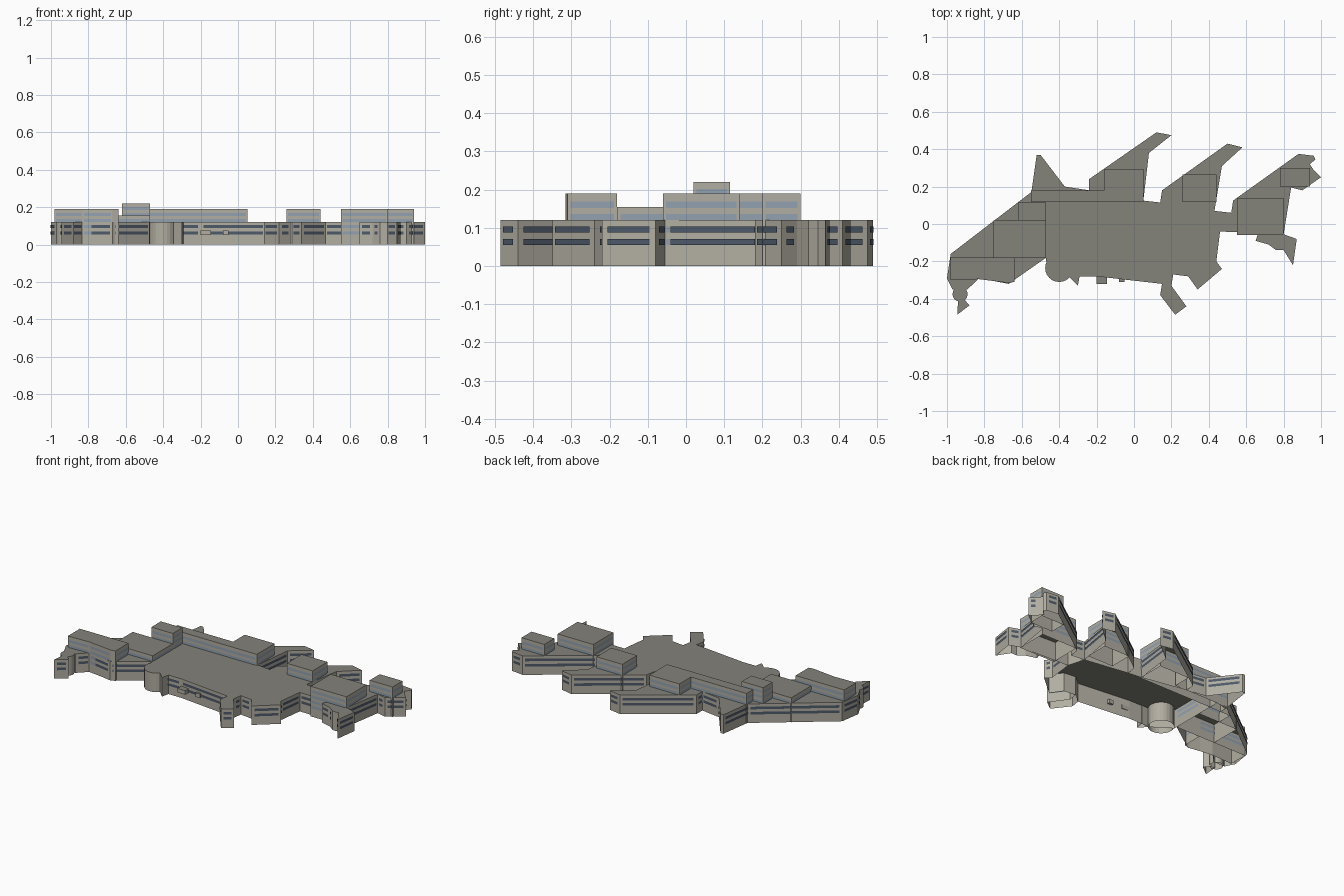
import bpy
import math

default_cube = bpy.data.objects.get("Cube")
if default_cube:
    bpy.data.objects.remove(default_cube, do_unlink=True)

UNIT = 0.01          # footprints are drawn in hundredths
BASE = 12            # roof height of the lower storeys
STOREY = 3.25        # spacing of the window bands
FIRST_BAND = 5.5
BAND_HEIGHT = 1.6


def make_material(name, colour):
    material = bpy.data.materials.new(name)
    material.use_nodes = True
    material.diffuse_color = (*colour, 1)
    shader = next(n for n in material.node_tree.nodes if n.type == 'BSDF_PRINCIPLED')
    shader.inputs["Base Color"].default_value = (*colour, 1)
    shader.inputs["Roughness"].default_value = 0.9
    return material


wall_stone = make_material("wall stone", (0.44, 0.42, 0.36))
roof_grey = make_material("roof grey", (0.23, 0.225, 0.195))
dark_glass = make_material("dark glass", (0.075, 0.10, 0.14))
pale_glass = make_material("pale glass", (0.29, 0.36, 0.44))


def storey_shell(name, outline, top=BASE, bottom=0, glass=dark_glass,
                 joints=0, windows=True, gap=0.4, margin=1.5, floor=False):
    """Raise an outline to walls and a roof, with window bands on each long wall.
    The last `joints` edges meet another part and stay blank."""
    verts, faces, slots = [], [], []
    count = len(outline)
    pairs = [(outline[i], outline[(i + 1) % count]) for i in range(count)]
    turn = 1 if sum(a[0] * b[1] - b[0] * a[1] for a, b in pairs) > 0 else -1

    def add_face(points, slot):
        start = len(verts)
        verts.extend(tuple(c * UNIT for c in p) for p in points)
        order = list(range(start, len(verts)))
        faces.append(order if turn > 0 else order[::-1])
        slots.append(slot)

    def upright(a, b, low, high):
        return [(*a, low), (*b, low), (*b, high), (*a, high)]

    for index, (a, b) in enumerate(pairs):
        add_face(upright(a, b, bottom, top), 0)
        length = math.dist(a, b)
        if not windows or index >= count - joints or length < 5:
            continue
        along = ((b[0] - a[0]) / length, (b[1] - a[1]) / length)
        out = (along[1] * turn * gap, -along[0] * turn * gap)
        left = [a[k] + along[k] * margin + out[k] for k in range(2)]
        right = [b[k] - along[k] * margin + out[k] for k in range(2)]
        low = FIRST_BAND
        while low + BAND_HEIGHT < top:
            add_face(upright(left, right, low, low + BAND_HEIGHT), 2)
            low += STOREY

    add_face([(*p, top) for p in outline], 1)
    if floor:
        add_face([(*p, bottom) for p in reversed(outline)], 0)
    mesh = bpy.data.meshes.new(name)
    mesh.from_pydata(verts, [], faces)
    for material in (wall_stone, roof_grey, glass):
        mesh.materials.append(material)
    for polygon, slot in zip(mesh.polygons, slots):
        polygon.material_index = slot
    mesh.update()
    part = bpy.data.objects.new(name, mesh)
    bpy.context.scene.collection.objects.link(part)
    return part


def circle(x, y, radius, sides=24):
    angles = [math.tau * i / sides for i in range(sides)]
    return [(x + radius * math.cos(t), y + radius * math.sin(t)) for t in angles]


def rectangle(left, right, front, back):
    return [(left, front), (right, front), (right, back), (left, back)]


# Central hall, front walls first, then the edges shared with the wings
storey_shell("central_hall", [
    (46, -4), (44, -20), (47, -24), (34, -35), (29, -28), (21, -27), (15, -32),
    (-20, -28), (-35, -28), (-47, -20), (-47, 18), (-24, 18), (5, 12.5),
    (14, 11.5), (43, 7)], joints=6)

# Wings behind the hall, each ending in a slanted tip
storey_shell("rear_wing_right", [
    (-24, 18), (-24, 24), (12, 49), (20, 47.5), (8, 38), (5, 12.5)], joints=1)
storey_shell("rear_wing_middle", [
    (14, 11.5), (15, 18), (50, 43), (58, 41), (47, 31), (43, 7)], joints=1)
storey_shell("rear_wing_left", [
    (43, 7), (52, 6), (53, 12.5), (88, 37.5), (96, 36.5), (97, 34.5), (94, 32),
    (96, 29), (100, 25), (90, 18), (84, 19.5), (80, -5.5), (46, -4)], joints=1)

# Long side wing and the pointed spur behind it
storey_shell("side_wing", [
    (-47, -18), (-67, -32), (-83, -29), (-89, -35), (-97, -35), (-100, -29),
    (-98, -16), (-55, 17), (-47, 18)], joints=1)
storey_shell("rear_spur", [
    (-55, 16), (-52, 37), (-50, 37), (-37, 20), (-24, 18), (-47, 18)], joints=2)

# Small front annexes
storey_shell("front_arm", [
    (21, -27), (20, -33), (28, -44), (22, -48.5), (14, -38), (15, -32)], joints=1)
storey_shell("corner_annex", [
    (80, -5.5), (87, -8), (85, -22), (80, -14), (76, -14), (72, -11),
    (65, -9), (66, -6)], joints=1)
storey_shell("front_spur", [(-29, -27.5), (-30, -33), (-35, -28)], windows=False)
storey_shell("side_wing_tail", [(-94, -40), (-94.5, -48.5), (-88, -43.5), (-91, -40)],
             joints=1)

# Round stair towers
for name, spot in (("front_bay", (-40, -23.5, 7.5)), ("side_wing_drum", (-93, -37.5, 4))):
    drum = storey_shell(name, circle(*spot), windows=False)
    for polygon in drum.data.polygons:
        polygon.use_smooth = polygon.material_index == 0

# Entrance canopies
storey_shell("entrance_canopy", rectangle(-20, -14.5, -32, -28), top=7.5, bottom=5,
             windows=False, floor=True)
storey_shell("small_canopy", rectangle(-8, -5, -31, -28), top=7.5, bottom=5,
             windows=False, floor=True)

# Taller blocks rising through the lower roofs
upper_blocks = {
    "side_wing_block": (19, [(-98, -18), (-64, -18), (-64, -31), (-67, -31.5),
                             (-83, -29.5), (-98, -30)]),
    "side_wing_low_block": (15.5, rectangle(-75, -47, -18, 2)),
    "stair_tower": (22, rectangle(-62, -47, 2, 11.5)),
    "hall_upper_block": (19, [(-55, 11.7), (5, 11.7), (5, 29.5), (-16, 29.5),
                              (-16, 18), (-55, 18)]),
    "middle_wing_block": (19, rectangle(26, 44, 11.7, 26.5)),
    "left_wing_block": (19, rectangle(55, 80, -6, 14)),
    "left_wing_tip_block": (19, rectangle(78, 94, 20, 30)),
}
for name, (height, outline) in upper_blocks.items():
    storey_shell(name, outline, top=height, glass=pale_glass, gap=0.2, margin=0.8)
